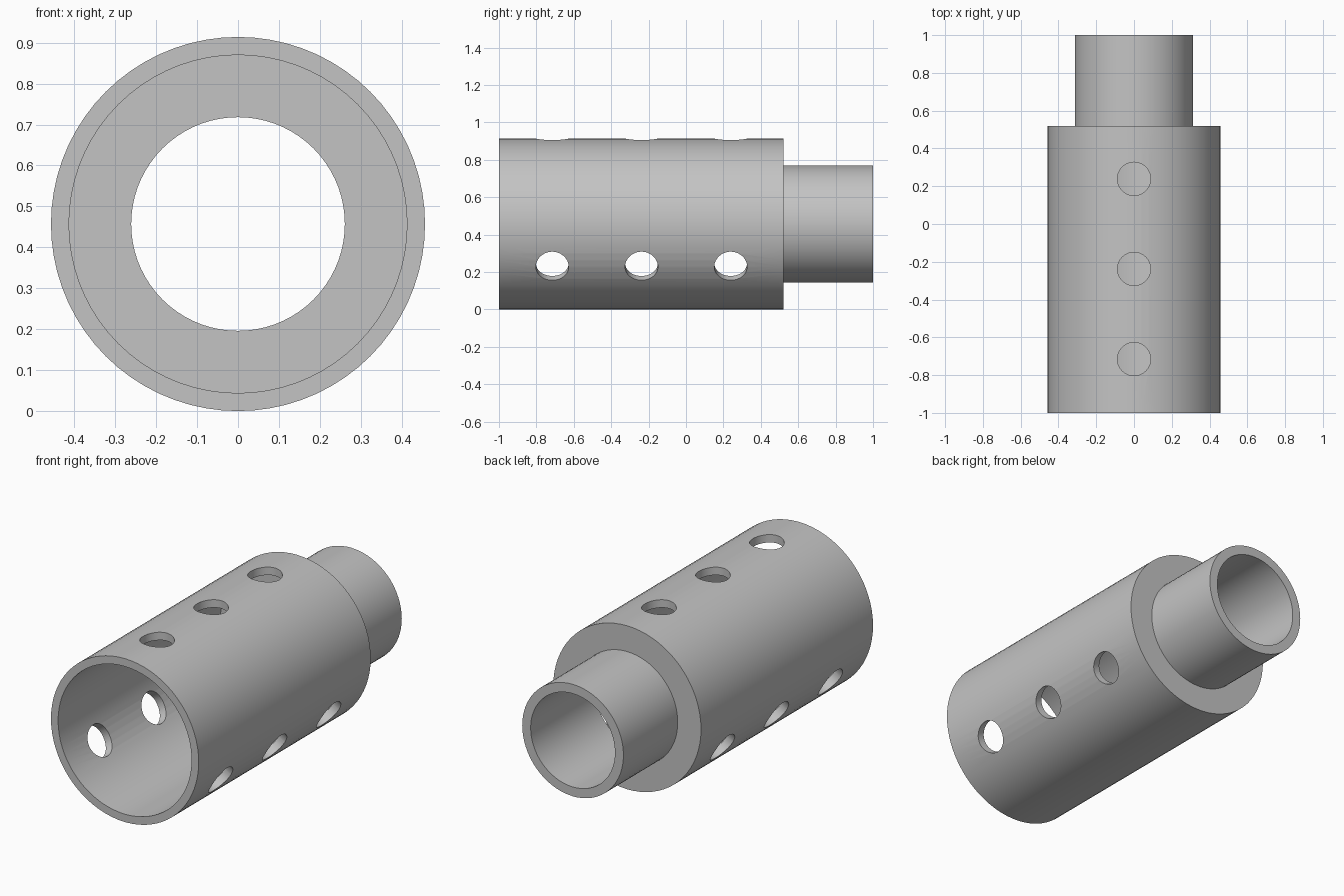
import bpy
import bmesh
from math import sin, cos, pi, radians
from mathutils import Matrix

cube = bpy.data.objects.get("Cube")
if cube:
    bpy.data.objects.remove(cube, do_unlink=True)

SEGMENTS = 72
BODY_R, BODY_BORE = 0.457, 0.413
NECK_R, NECK_BORE = 0.313, 0.261
FRONT, SHOULDER_IN, SHOULDER_OUT, BACK = -1.0, 0.43, 0.52, 1.0
HOLE_R = 0.088
HOLE_Y = [-0.715, -0.238, 0.239]

grey = bpy.data.materials.new("plain grey")
grey.use_nodes = True
colour = (0.55, 0.55, 0.55, 1)
grey.diffuse_color = colour
grey.node_tree.nodes["Principled BSDF"].inputs["Base Color"].default_value = colour


def make_object(name, bm):
    bmesh.ops.recalc_face_normals(bm, faces=bm.faces)
    mesh = bpy.data.meshes.new(name)
    bm.to_mesh(mesh)
    bm.free()
    mesh.materials.append(grey)
    obj = bpy.data.objects.new(name, mesh)
    bpy.context.collection.objects.link(obj)
    return obj


def lathe(name, profile):
    """Turn a closed (radius, y) profile around the lengthwise axis."""
    bm = bmesh.new()
    rings = []
    for r, y in profile:
        angles = [2 * pi * i / SEGMENTS for i in range(SEGMENTS)]
        rings.append([bm.verts.new((r * sin(a), y, BODY_R + r * cos(a))) for a in angles])
    for k, ring in enumerate(rings):
        after = rings[(k + 1) % len(rings)]
        for i in range(SEGMENTS):
            j = (i + 1) % SEGMENTS
            bm.faces.new((ring[i], ring[j], after[j], after[i]))
    return make_object(name, bm)


# Stepped tube: wide body, shoulder and narrow neck, hollow throughout
tube = lathe("stepped_tube", [
    (BODY_R, FRONT), (BODY_R, SHOULDER_OUT),
    (NECK_R, SHOULDER_OUT), (NECK_R, BACK),
    (NECK_BORE, BACK), (NECK_BORE, SHOULDER_IN),
    (BODY_BORE, SHOULDER_IN), (BODY_BORE, FRONT),
])

# Radial hole cutters: three rows, a third of a turn apart
bm = bmesh.new()
for row in range(3):
    turn = Matrix.Rotation(row * 2 * pi / 3, 4, 'Y')
    for y in HOLE_Y:
        place = Matrix.Translation((0, y, BODY_R)) @ turn @ Matrix.Translation((0, 0, BODY_R))
        bmesh.ops.create_cone(bm, cap_ends=True, segments=48, radius1=HOLE_R,
                              radius2=HOLE_R, depth=0.3, matrix=place)
cutter = make_object("hole_cutter", bm)
cutter.hide_render = True

# Drill the holes and apply the result
drill = tube.modifiers.new("holes", 'BOOLEAN')
drill.operation = 'DIFFERENCE'
drill.solver = 'EXACT'
drill.object = cutter
bpy.ops.object.select_all(action='DESELECT')
tube.select_set(True)
bpy.context.view_layer.objects.active = tube
bpy.ops.object.modifier_apply(modifier=drill.name)
bpy.data.objects.remove(cutter, do_unlink=True)

bpy.ops.object.shade_smooth_by_angle(angle=radians(30))
